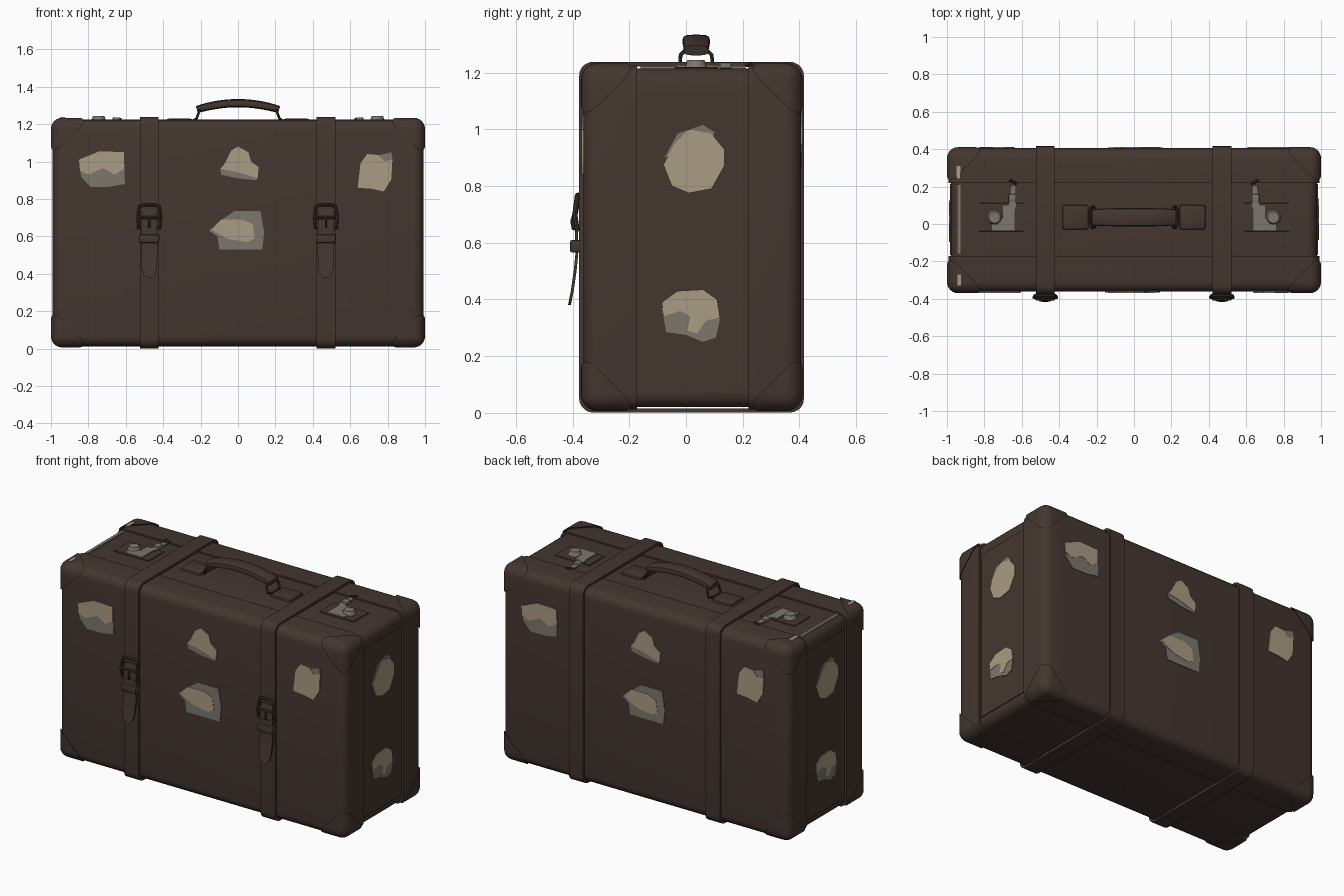
import bpy, bmesh, math
from mathutils import Vector

if "Cube" in bpy.data.objects:
    bpy.data.objects.remove(bpy.data.objects["Cube"])


def material(name, col):
    m = bpy.data.materials.new(name)
    m.diffuse_color = (*col, 1)
    m.use_nodes = True
    m.node_tree.nodes["Principled BSDF"].inputs["Base Color"].default_value = m.diffuse_color
    return m


BROWN = material("brown_leather", (0.058, 0.037, 0.029))
DARK = material("dark_metal", (0.042, 0.034, 0.028))
BEIGE = material("beige_paper", (0.40, 0.335, 0.23))
GREY = material("grey_paper", (0.20, 0.183, 0.15))


def finish(name, bm, mat):
    bmesh.ops.recalc_face_normals(bm, faces=bm.faces[:])
    me = bpy.data.meshes.new(name)
    bm.to_mesh(me)
    bm.free()
    me.materials.append(mat)
    ob = bpy.data.objects.new(name, me)
    bpy.context.collection.objects.link(ob)
    return ob


def add_box(bm, lo, hi, bevel=0.0, seg=4):
    vs = bmesh.ops.create_cube(bm, size=1)["verts"]
    for v in vs:
        v.co = [(a + b) / 2 + c * (b - a) for a, b, c in zip(lo, hi, v.co)]
    if bevel:
        edges = list({e for v in vs for e in v.link_edges})
        bmesh.ops.bevel(bm, geom=edges, offset=bevel, segments=seg, profile=0.5, affect='EDGES')


def box(name, lo, hi, mat, bevel=0.0, seg=2):
    bm = bmesh.new()
    add_box(bm, lo, hi, bevel, seg)
    return finish(name, bm, mat)


def keep_side(bm, co, no):
    """Cut by a plane, keep the side the normal points to, close the hole."""
    r = bmesh.ops.bisect_plane(bm, geom=bm.verts[:] + bm.edges[:] + bm.faces[:],
                               plane_co=co, plane_no=no, clear_inner=True)
    edges = [e for e in r["geom_cut"] if isinstance(e, bmesh.types.BMEdge)]
    bmesh.ops.holes_fill(bm, edges=edges)


def loft(name, rings, mat, cyclic=False):
    bm = bmesh.new()
    vr = [[bm.verts.new(p) for p in r] for r in rings]
    n = len(vr[0])
    for i in range(len(vr) if cyclic else len(vr) - 1):
        a, b = vr[i], vr[(i + 1) % len(vr)]
        for j in range(n):
            bm.faces.new((a[j], a[(j + 1) % n], b[(j + 1) % n], b[j]))
    if not cyclic:
        bm.faces.new(vr[0])
        bm.faces.new(vr[-1])
    return finish(name, bm, mat)


def tube(name, pts, r, mat, cyclic=False):
    cu = bpy.data.curves.new(name, 'CURVE')
    cu.dimensions = '3D'
    cu.bevel_depth, cu.bevel_resolution, cu.use_fill_caps = r, 2, True
    sp = cu.splines.new('POLY')
    sp.points.add(len(pts) - 1)
    for p, q in zip(sp.points, pts):
        p.co = (*q, 1)
    sp.use_cyclic_u = cyclic
    tmp = bpy.data.objects.new(name, cu)
    me = bpy.data.meshes.new_from_object(tmp)
    bpy.data.objects.remove(tmp)
    me.materials.clear()
    me.materials.append(mat)
    bpy.context.collection.objects.link(bpy.data.objects.new(name, me))


def plate(name, pts, o, u, v, d, mat):
    """Thin plate from a 2D outline on the plane o, u, v."""
    o, u, v = Vector(o), Vector(u), Vector(v)
    n = u.cross(v)
    loft(name, [[o + u * a + v * b + n * k for a, b in pts] for k in (-0.002, d)], mat)


# case: recessed core, front and back shells
box("case_core", (-.978, -.35, .02), (.978, .395, 1.214), BROWN, .05, 4)
for name, y, s in (("front_shell", -.172, -1), ("back_shell", .22, 1)):
    bm = bmesh.new()
    add_box(bm, (-.992, -.362, .012), (.992, .405, 1.224), .055, 5)
    keep_side(bm, (0, y, 0), (0, s, 0))
    finish(name, bm, BROWN)
for s in (-1, 1):
    box("side_panel", (s * .979 - .004, -.165, .08), (s * .979 + .004, .213, 1.13), BROWN)

# eight corner caps
LO, HI = (-1, -.37, .006), (1, .411, 1.234)
for i in range(8):
    bits = [(i >> k) & 1 for k in range(3)]
    s = Vector([1 if b else -1 for b in bits])
    corner = Vector([HI[k] if b else LO[k] for k, b in enumerate(bits)])
    bm = bmesh.new()
    add_box(bm, LO, HI, .06, 6)
    keep_side(bm, corner - s * (.21 / 3), s)
    finish("corner_cap", bm, BROWN)


def round_rect(y0, y1, z0, z1, r, n=5):
    pts = []
    for k, (cy, cz) in enumerate(((y1 - r, z1 - r), (y0 + r, z1 - r), (y0 + r, z0 + r), (y1 - r, z0 + r))):
        for i in range(n + 1):
            a = (k + i / n) * math.pi / 2
            pts.append((cy + r * math.cos(a), cz + r * math.sin(a)))
    return pts


# straps with buckles
outer = round_rect(-.377, .416, .001, 1.238, .05)
inner = round_rect(-.361, .400, .016, 1.222, .035)
for x in (-.475, .47):
    loft("strap", [[(x - .05, *o), (x + .05, *o), (x + .05, *i), (x - .05, *i)]
                   for o, i in zip(outer, inner)], BROWN, True)
    # tongue: y, z, half width
    prof = [(-.380, .74, .040), (-.388, .70, .042), (-.386, .56, .044), (-.392, .50, .044),
            (-.402, .43, .040), (-.409, .395, .030), (-.412, .38, .014)]
    loft("strap_tongue", [[(x - w, y - .004, z), (x + w, y - .004, z), (x + w, y + .006, z), (x - w, y + .006, z)]
                          for y, z, w in prof], BROWN)
    box("strap_keeper", (x - .054, -.409, .565), (x + .054, -.37, .61), BROWN, .008)
    tube("buckle_frame", [(x - .057, -.384, .645), (x + .057, -.384, .645), (x + .06, -.392, .70),
                          (x + .052, -.384, .76), (x + .03, -.382, .768), (x - .03, -.382, .768),
                          (x - .052, -.384, .76), (x - .06, -.392, .70)], .009, DARK, True)
    tube("buckle_bar", [(x - .06, -.392, .70), (x + .06, -.392, .70)], .008, DARK)
    tube("buckle_prong", [(x, -.395, .70), (x, -.402, .675), (x, -.396, .645)], .006, DARK)

# handle
HY = .036
rings = []
for i in range(17):
    t = i / 8 - 1
    x, zc = .22 * t, 1.312 - .034 * t * t
    w = .049 - .006 * abs(t) ** 3
    h = .022 - .004 * abs(t) ** 3
    slope = -.068 * t / .22
    ring = []
    for k in range(12):
        a = k * math.pi / 6
        dy = w * math.copysign(abs(math.cos(a)) ** .6, math.cos(a))
        dz = h * math.copysign(abs(math.sin(a)) ** .6, math.sin(a))
        ring.append((x - slope * dz, HY + dy, zc + dz))
    rings.append(ring)
loft("handle_grip", rings, BROWN)
for s in (-1, 1):
    tube("handle_ring", [(s * .235, HY - .03, 1.222), (s * .222, HY - .057, 1.228), (s * .21, HY - .055, 1.262),
                         (s * .205, HY - .04, 1.277), (s * .205, HY + .04, 1.277), (s * .21, HY + .055, 1.262),
                         (s * .222, HY + .057, 1.228), (s * .235, HY + .03, 1.222)], .007, DARK, True)
    box("handle_tab", (s * .313 - .07, HY - .065, 1.205), (s * .313 + .07, HY + .065, 1.229), BROWN, .011)

    # latches
    box("latch_plate", (s * .71 - .12, -.04, 1.21), (s * .71 + .12, .112, 1.219), BROWN, .002, 1)
    outline = [(s * x, y) for x, y in ((.76, -.035), (.64, -.035), (.64, .07), (.63, .10), (.63, .205),
                                       (.66, .205), (.67, .10), (.70, .10), (.70, .03), (.76, .03))]
    plate("latch_lever", outline, (0, 0, 1.221), (1, 0, 0), (0, 1, 0), .005, GREY)
    box("latch_hook", (s * .65 - .02, .12, 1.214), (s * .65 + .02, .16, 1.236), GREY, .005)
    tube("latch_pin", [(s * .625, .215, 1.226), (s * .665, .235, 1.23)], .007, DARK)
    bm = bmesh.new()
    bmesh.ops.create_cone(bm, cap_ends=True, segments=16, radius1=.042, radius2=.03, depth=.03)
    bmesh.ops.translate(bm, verts=bm.verts[:], vec=(s * .745, .035, 1.229))
    finish("latch_knob", bm, GREY)

# worn paper strip along the left top edge
box("edge_strip", (-.947, -.16, 1.208), (-.928, .21, 1.221), GREY)
box("edge_strip_front", (-.945, -.33, 1.23), (-.925, -.27, 1.237), BEIGE)
box("edge_strip_back", (-.95, .24, 1.23), (-.928, .31, 1.237), BEIGE)

# travel stickers: grey backing and beige paper outlines (across, height)
FACE = [
    ([(-.85, 1.01), (-.74, 1.055), (-.61, 1.05), (-.605, .88), (-.69, .865), (-.79, .865), (-.84, .92)],
     [(-.85, 1.01), (-.74, 1.055), (-.61, 1.05), (-.61, .96), (-.66, .93), (-.72, .965), (-.80, .93), (-.845, .95)]),
    ([(-.095, .965), (-.09, .93), (0, .91), (.10, .90), (.11, .96), (.05, .99), (-.05, .99)],
     [(-.07, .99), (-.035, 1.06), (0, 1.08), (.055, 1.05), (.07, 1.0), (.11, .97), (.105, .91), (-.01, .945), (-.095, .96)]),
    ([(-.02, .735), (.12, .735), (.14, .62), (.13, .53), (-.10, .53), (-.11, .60), (-.155, .63), (-.10, .68)],
     [(-.14, .635), (-.09, .69), (.02, .69), (.08, .665), (.09, .59), (.05, .57), (-.05, .585), (-.10, .61)]),
    ([(.70, 1.03), (.76, 1.035), (.82, 1.05), (.828, 1.0), (.77, .97)],
     [(.64, .86), (.655, .99), (.69, 1.04), (.75, 1.035), (.78, 1.0), (.825, 1.01), (.82, .905), (.78, .84), (.71, .855)]),
]
SIDE = [
    ([(-.075, .90), (-.03, .985), (.06, 1.015), (.10, .99), (.08, .93)],
     [(-.08, .875), (-.04, .95), (.01, 1.0), (.09, .985), (.135, .93), (.135, .87), (.09, .79), (.01, .775), (-.05, .80)]),
    ([(-.085, .37), (-.07, .285), (0, .275), (.06, .25), (.105, .265), (.12, .33), (.05, .38)],
     [(-.085, .39), (-.03, .43), (.06, .435), (.11, .40), (.12, .335), (.07, .325), (.04, .28), (.005, .29),
      (.015, .34), (-.02, .36), (-.08, .34)]),
]
Z = (0, 0, 1)
for label, pairs, o, u in (("front", FACE, (0, -.363, 0), (1, 0, 0)), ("back", FACE, (0, .406, 0), (-1, 0, 0)),
                           ("right", SIDE, (.984, 0, 0), (0, 1, 0)), ("left", SIDE, (-.984, .04, 0), (0, -1, 0))):
    for backing, paper in pairs:
        plate(label + "_sticker_backing", backing, o, u, Z, .003, GREY)
        plate(label + "_sticker", paper, o, u, Z, .005, BEIGE)

# smooth shading with sharp edges kept
for ob in bpy.context.collection.objects:
    ob.select_set(True)
    bpy.context.view_layer.objects.active = ob
bpy.ops.object.shade_smooth_by_angle(angle=math.radians(32))
